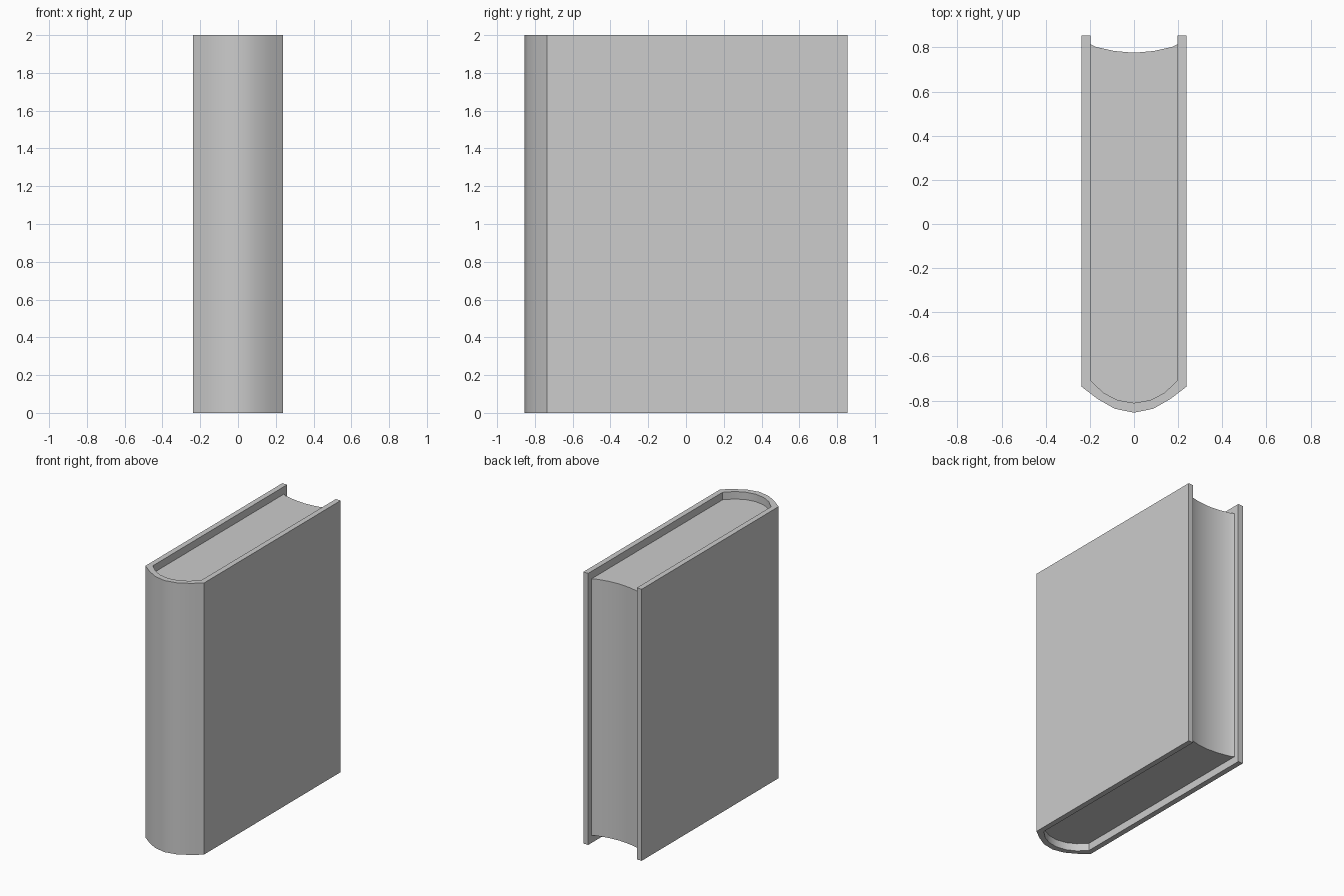
import bpy
import bmesh
import math

cube = bpy.data.objects.get("Cube")
if cube:
    bpy.data.objects.remove(cube, do_unlink=True)

HEIGHT = 2.0
RECESS = 0.055     # how far the pages sit inside the cover edges
BACK = 0.855       # rear edge of the boards

# Half profiles (x, y), from the outside to the centre line
outer_spine = [(0.238, -0.737), (0.165, -0.793), (0.088, -0.837), (0, -0.855)]
inner_spine = [(0.198, -0.708), (0.138, -0.765), (0.075, -0.798), (0, -0.811)]
page_hollow = [(0.198, 0.815), (0.175, 0.803), (0.09, 0.784), (0, 0.776)]

grey = bpy.data.materials.new("plain_grey")
grey.use_nodes = True
grey.diffuse_color = (0.604, 0.604, 0.604, 1)
grey.node_tree.nodes["Principled BSDF"].inputs["Base Color"].default_value = grey.diffuse_color


def full(half):
    """Mirror a half profile into one running from -x to +x."""
    return [(-x, y) for x, y in half] + half[-2::-1]


def extrude_profile(name, profile, z0, z1):
    """Raise a closed outline into a solid with smooth curved walls."""
    bm = bmesh.new()
    face = bm.faces.new([bm.verts.new((x, y, z0)) for x, y in profile])
    result = bmesh.ops.extrude_face_region(bm, geom=[face], use_keep_orig=True)
    top = [v for v in result["geom"] if isinstance(v, bmesh.types.BMVert)]
    bmesh.ops.translate(bm, verts=top, vec=(0, 0, z1 - z0))
    bmesh.ops.recalc_face_normals(bm, faces=bm.faces[:])
    mesh = bpy.data.meshes.new(name)
    bm.to_mesh(mesh)
    bm.free()
    mesh.materials.append(grey)
    obj = bpy.data.objects.new(name, mesh)
    bpy.context.collection.objects.link(obj)
    bpy.ops.object.select_all(action="DESELECT")
    obj.select_set(True)
    bpy.context.view_layer.objects.active = obj
    bpy.ops.object.shade_smooth_by_angle(angle=math.radians(35))
    return obj


# Cover: two boards joined by a rounded spine
outer = full(outer_spine)
inner = full(inner_spine)
outer_x, inner_x = outer_spine[0][0], inner_spine[0][0]
cover = ([(-outer_x, BACK)] + outer + [(outer_x, BACK), (inner_x, BACK)]
         + inner[::-1] + [(-inner_x, BACK)])
extrude_profile("cover", cover, 0, HEIGHT)

# Page block: rounded at the spine, hollow along the open edge
extrude_profile("pages", inner + full(page_hollow)[::-1], RECESS, HEIGHT - RECESS)
